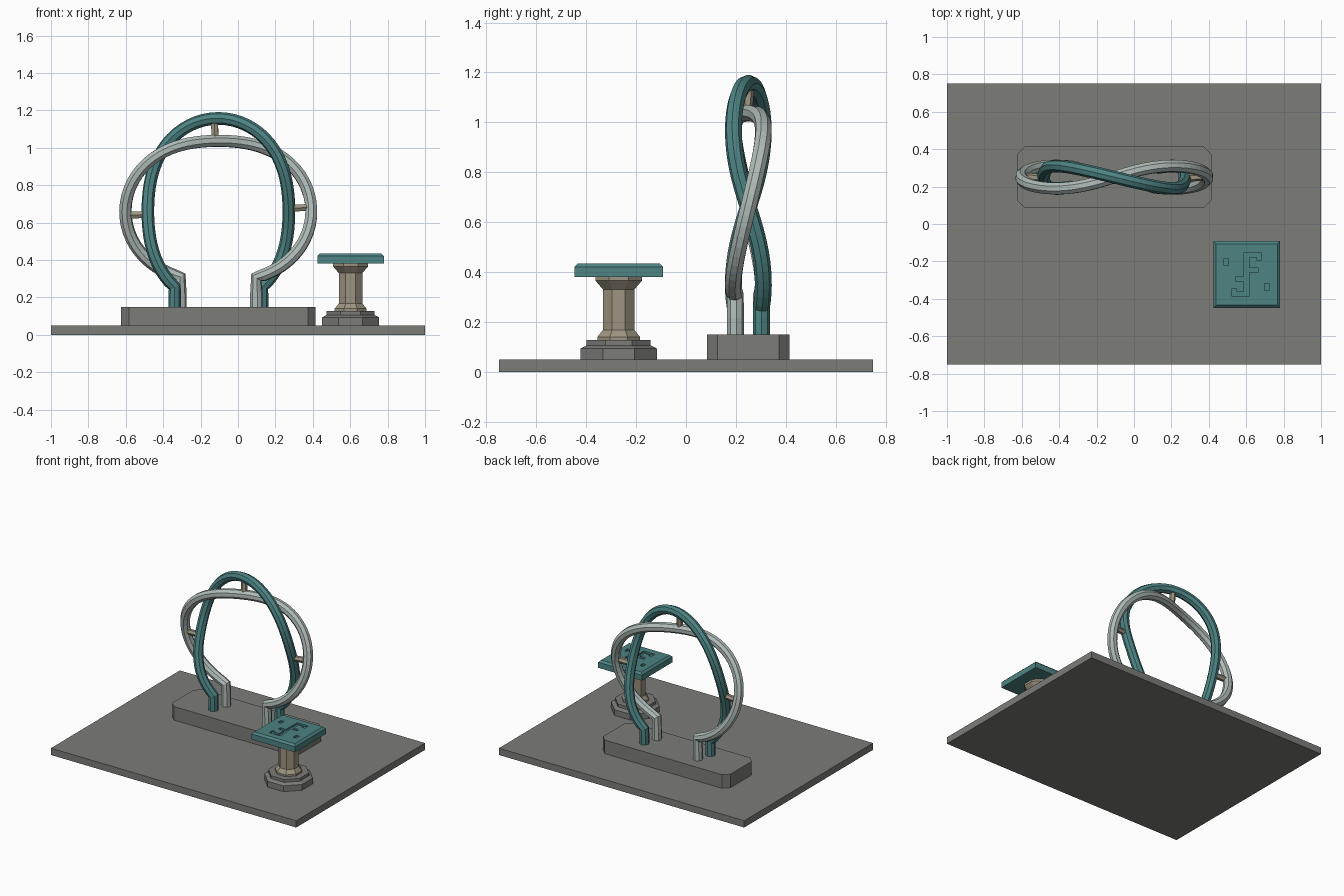
import bpy, bmesh, math
from mathutils import Vector

if "Cube" in bpy.data.objects:
    bpy.data.objects.remove(bpy.data.objects["Cube"])


def material(name, rgb):
    m = bpy.data.materials.new(name)
    m.diffuse_color = (*rgb, 1)
    m.use_nodes = True
    m.node_tree.nodes["Principled BSDF"].inputs["Base Color"].default_value = m.diffuse_color
    return m


STONE = material("grey_stone", (0.20, 0.205, 0.19))
TEAL = material("teal", (0.075, 0.23, 0.23))
PALE = material("pale_metal", (0.43, 0.50, 0.48))
BEIGE = material("beige_stone", (0.34, 0.30, 0.22))


def finish(bm, name, mat):
    bmesh.ops.recalc_face_normals(bm, faces=bm.faces)
    me = bpy.data.meshes.new(name)
    bm.to_mesh(me)
    bm.free()
    if mat:
        me.materials.append(mat)
    ob = bpy.data.objects.new(name, me)
    bpy.context.collection.objects.link(ob)
    return ob


def add_box(bm, x0, x1, y0, y1, z0, z1):
    v = bmesh.ops.create_cube(bm, size=1)["verts"]
    for p in v:
        p.co = ((x0 + x1) / 2 + p.co.x * (x1 - x0),
                (y0 + y1) / 2 + p.co.y * (y1 - y0),
                (z0 + z1) / 2 + p.co.z * (z1 - z0))


def box(name, mat, *dims, bevel=0, pick=None):
    bm = bmesh.new()
    add_box(bm, *dims)
    if bevel:
        bmesh.ops.bevel(bm, geom=[e for e in bm.edges if pick(e)], offset=bevel,
                        segments=1, affect='EDGES', profile=0.5)
    return finish(bm, name, mat)


def octagon_lathe(name, mat, cx, cy, profile):
    """Eight-sided turned solid; profile holds (flat-to-centre distance, z)."""
    bm = bmesh.new()
    rings = []
    for a, z in profile:
        r = a / math.cos(math.pi / 8)
        rings.append([bm.verts.new((cx + r * math.cos((k + 0.5) * math.pi / 4),
                                    cy + r * math.sin((k + 0.5) * math.pi / 4), z))
                      for k in range(8)])
    for lo, hi in zip(rings, rings[1:]):
        for k in range(8):
            bm.faces.new((lo[k], lo[(k + 1) % 8], hi[(k + 1) % 8], hi[k]))
    bm.faces.new(rings[0])
    bm.faces.new(rings[-1])
    return finish(bm, name, mat)


def tube(name, mat, points, radius, resolution):
    cu = bpy.data.curves.new(name, 'CURVE')
    cu.dimensions = '3D'
    cu.bevel_depth = radius
    cu.bevel_resolution = resolution
    cu.use_fill_caps = True
    sp = cu.splines.new('POLY')
    sp.points.add(len(points) - 1)
    for p, co in zip(sp.points, points):
        p.co = (*co, 1)
    sp.use_smooth = False
    cu.materials.append(mat)
    ob = bpy.data.objects.new(name, cu)
    bpy.context.collection.objects.link(ob)
    bpy.ops.object.select_all(action='DESELECT')
    ob.select_set(True)
    bpy.context.view_layer.objects.active = ob
    bpy.ops.object.convert(target='MESH')
    return ob


# Ground slab and chamfered plinth
box("ground_slab", STONE, -1, 1, -0.75, 0.75, 0, 0.05)
box("plinth", STONE, -0.625, 0.415, 0.085, 0.415, 0.05, 0.15, bevel=0.042,
    pick=lambda e: abs(e.verts[0].co.z - e.verts[1].co.z) > 0.05)

# Ring of two strands winding round each other
CX, CY, CZ, RING, WIND, TUBE = -0.105, 0.25, 0.66, 0.437, 0.06, 0.034
END = math.radians(150)


def strand_point(t, side):
    """t is the angle from the top of the ring, side is +1 or -1."""
    r = RING + side * WIND * math.cos(2 * t)
    return Vector((CX + r * math.sin(t), CY - side * WIND * math.sin(2 * t),
                   CZ + r * math.cos(t)))


def strand(name, mat, side, n=64):
    pts = [strand_point(-END + 2 * END * i / n, side) for i in range(n + 1)]
    foot = lambda p: [Vector((p.x, p.y, 0.14)), Vector((p.x, p.y, 0.215))]
    pts = foot(pts[0]) + pts + foot(pts[-1])[::-1]
    return tube(name, mat, pts, TUBE, 2)


strand("teal_strand", TEAL, 1)
strand("pale_strand", PALE, -1)

# Struts joining the strands at the top and both sides
for label, deg in (("left", -92.5), ("top", -2.5), ("right", 87.5)):
    t = math.radians(deg)
    tube("strut_" + label, BEIGE, [strand_point(t, 1), strand_point(t, -1)], 0.021, 1)

# Pedestal: stepped base and flared column
PX, PY = 0.602, -0.27
octagon_lathe("pedestal_base", STONE, PX, PY,
              [(0.153, 0.05), (0.153, 0.093), (0.128, 0.106), (0.128, 0.127)])
octagon_lathe("pedestal_column", BEIGE, PX, PY,
              [(0.085, 0.127), (0.085, 0.14), (0.063, 0.168), (0.063, 0.33),
               (0.093, 0.365), (0.093, 0.382)])

# Pedestal top with softened upper rim
top = box("pedestal_top", TEAL, PX - 0.178, PX + 0.178, PY - 0.178, PY + 0.178,
          0.38, 0.435, bevel=0.014,
          pick=lambda e: min(v.co.z for v in e.verts) > 0.43)

# Shallow angular grooves, half of them repeated by a half turn
bm = bmesh.new()
half = [(-0.013, 0.013, -0.01, 0.118), (0.0, 0.078, 0.092, 0.118),
        (0.0, 0.060, 0.012, 0.036), (0.055, 0.078, 0.075, 0.105),
        (-0.122, -0.096, 0.048, 0.085)]
for s in (1, -1):
    for x0, x1, y0, y1 in half:
        xs, ys = sorted((s * x0, s * x1)), sorted((s * y0, s * y1))
        add_box(bm, PX + xs[0], PX + xs[1], PY + ys[0], PY + ys[1], 0.423, 0.46)
cutter = finish(bm, "groove_cutter", None)
cutter.hide_render = True
cutter.hide_viewport = True
cut = top.modifiers.new("grooves", 'BOOLEAN')
cut.operation = 'DIFFERENCE'
cut.solver = 'EXACT'
cut.use_self = True
cut.object = cutter
